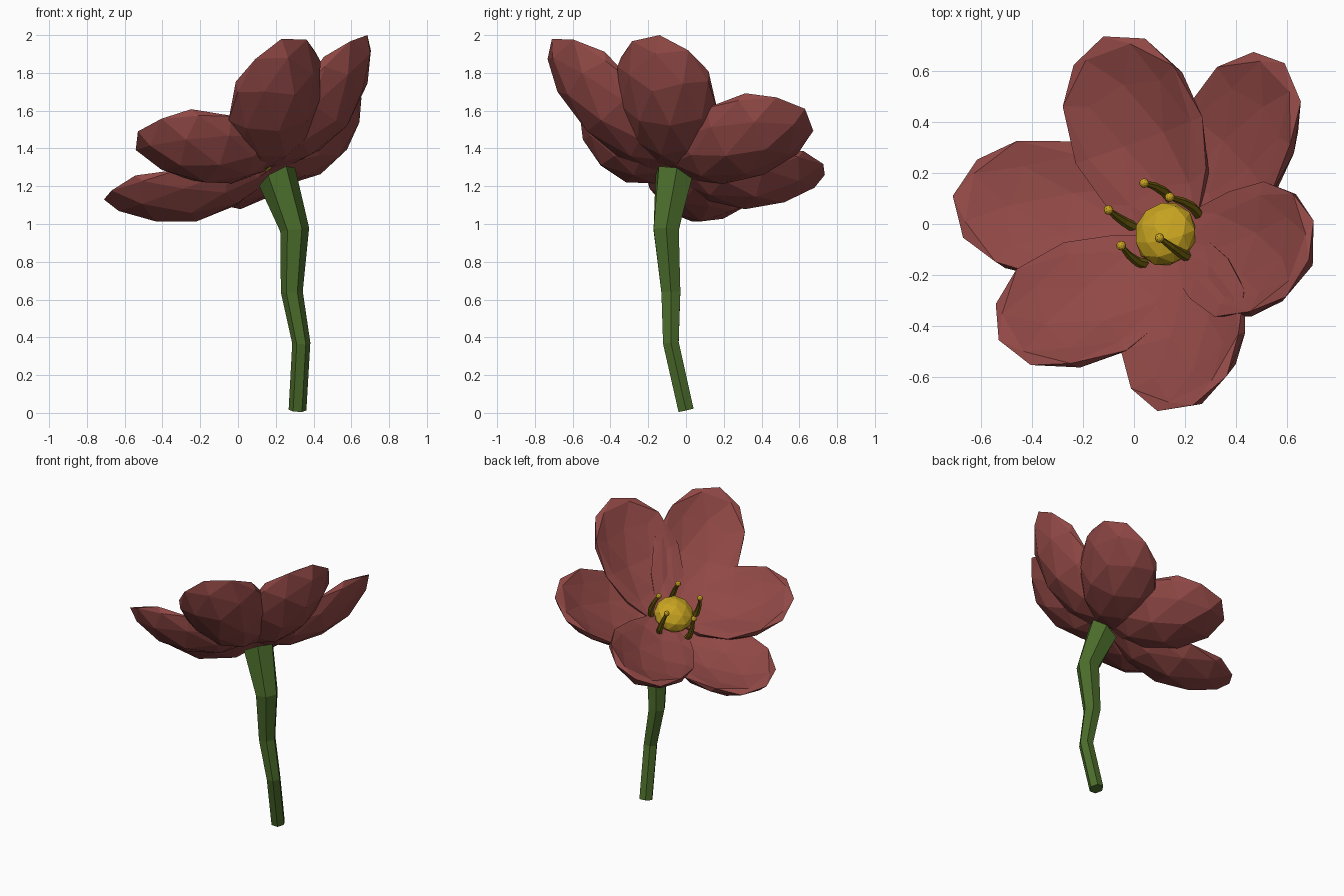
import bpy, bmesh, math
from mathutils import Vector, Matrix

if "Cube" in bpy.data.objects:
    bpy.data.objects.remove(bpy.data.objects["Cube"])


def material(name, rgb):
    m = bpy.data.materials.new(name)
    m.diffuse_color = (*rgb, 1)
    m.use_nodes = True
    m.node_tree.nodes["Principled BSDF"].inputs["Base Color"].default_value = m.diffuse_color
    return m


RED = material("petal_red", (0.28, 0.065, 0.06))
GREEN = material("stem_green", (0.07, 0.15, 0.024))
YELLOW = material("centre_yellow", (0.58, 0.37, 0.015))
OLIVE = material("stamen_olive", (0.2, 0.14, 0.005))


def finish(bm, name, mat):
    bmesh.ops.recalc_face_normals(bm, faces=bm.faces)
    me = bpy.data.meshes.new(name)
    bm.to_mesh(me)
    bm.free()
    me.materials.append(mat)
    ob = bpy.data.objects.new(name, me)
    bpy.context.collection.objects.link(ob)
    return ob


def tube(name, points, radii, sides, mat, end_dir=None):
    """Faceted tube along a polyline, capped at both ends."""
    pts = [Vector(p) for p in points]
    bm = bmesh.new()
    rings = []
    for i, (p, r) in enumerate(zip(pts, radii)):
        t = (pts[min(i + 1, len(pts) - 1)] - pts[max(i - 1, 0)]).normalized()
        if end_dir and i == len(pts) - 1:
            t = end_dir
        u = (Vector((1, 0, 0)) - t * t.x).normalized()
        v = t.cross(u)
        angles = [2 * math.pi * k / sides for k in range(sides)]
        rings.append([bm.verts.new(p + r * (u * math.cos(a) + v * math.sin(a)))
                      for a in angles])
    for a, b in zip(rings, rings[1:]):
        for k in range(sides):
            n = (k + 1) % sides
            bm.faces.new((a[k], a[n], b[n], b[k]))
    bm.faces.new(rings[0][::-1])
    bm.faces.new(rings[-1])
    return finish(bm, name, mat)


def ball(name, centre, scale, mat, subdivisions, rotation=Matrix()):
    bm = bmesh.new()
    mtx = Matrix.Translation(centre) @ rotation @ Matrix.Diagonal((*scale, 1))
    bmesh.ops.create_icosphere(bm, subdivisions=subdivisions, radius=1, matrix=mtx)
    return finish(bm, name, mat)


# Tilted flower head frame
BASE = Vector((0.17, -0.07, 1.28))
AXIS = Vector((-0.468, 0.306, 0.829)).normalized()
HEAD = AXIS.to_track_quat('Z', 'Y').to_matrix().to_4x4()


def petal(name, tip, shift):
    """Cupped low-poly ellipsoid from the flower base to the tip."""
    tip = Vector(tip)
    radial = tip - BASE
    radial = (radial - AXIS * radial.dot(AXIS)).normalized()
    inner = BASE - radial * 0.02 + AXIS * 0.03 + AXIS.cross(radial) * shift
    x = (tip - inner).normalized()
    z = (AXIS - x * AXIS.dot(x)).normalized()
    y = z.cross(x)
    half, width, sag = (tip - inner).length / 2, 0.285, 0.12
    origin = (tip + inner) / 2 - z * sag
    bm = bmesh.new()
    bmesh.ops.create_icosphere(bm, subdivisions=2, radius=1,
                               matrix=Matrix.Rotation(math.pi / 2, 4, 'Y'))
    for v in bm.verts:
        a, b, c = v.co
        lift = sag * a * a + 0.12 * b * b * (1 + 0.4 * a)
        thick = 0.06 if c > 0 else 0.085
        v.co = origin + x * half * a + y * width * b * (1 + 0.15 * a) \
            + z * (lift + thick * c)
    return finish(bm, name, RED)


# Petals: tip position and sideways shift of the inner end
tips = {"back": (-0.12, 0.735, 1.26, 0), "back_right": (0.59, 0.63, 1.61, 0),
        "right": (0.685, -0.14, 2.0, 0), "front": (0.23, -0.71, 1.98, 0),
        "front_left": (-0.53, -0.455, 1.49, 0.1), "left": (-0.71, 0.11, 1.13, -0.06)}
for side, (tx, ty, tz, shift) in tips.items():
    petal("petal_" + side, (tx, ty, tz), shift)

# Stem
tube("stem",
     [(0.315, 0, 0.015), (0.335, -0.08, 0.37), (0.285, -0.08, 0.64),
      (0.3, -0.105, 0.97), (0.207, -0.065, 1.25)],
     [0.047, 0.048, 0.058, 0.077, 0.108], 6, GREEN, AXIS)

# Yellow centre
ball("flower_centre", BASE + AXIS * 0.1, (0.13, 0.13, 0.09), YELLOW, 2, HEAD)

# Stamens with round anthers
anthers = [(0.04, 0.16), (0.14, 0.105), (-0.10, 0.055), (-0.05, -0.085), (0.10, -0.055)]
mid = BASE + AXIS * 0.285
for i, (px, py) in enumerate(anthers, 1):
    # anther lies on the plane across the flower axis at its height
    pz = mid.z - ((px - mid.x) * AXIS.x + (py - mid.y) * AXIS.y) / AXIS.z
    top = Vector((px, py, pz))
    out = (top - mid).normalized()
    root = top - AXIS * 0.26
    path = [root, root + AXIS * 0.1 + out * 0.018,
            root + AXIS * 0.18 + out * 0.015, top]
    tube(f"stamen_{i}", path, [0.022, 0.019, 0.015, 0.01], 6, OLIVE)
    ball(f"anther_{i}", top, (0.019,) * 3, YELLOW, 2)
